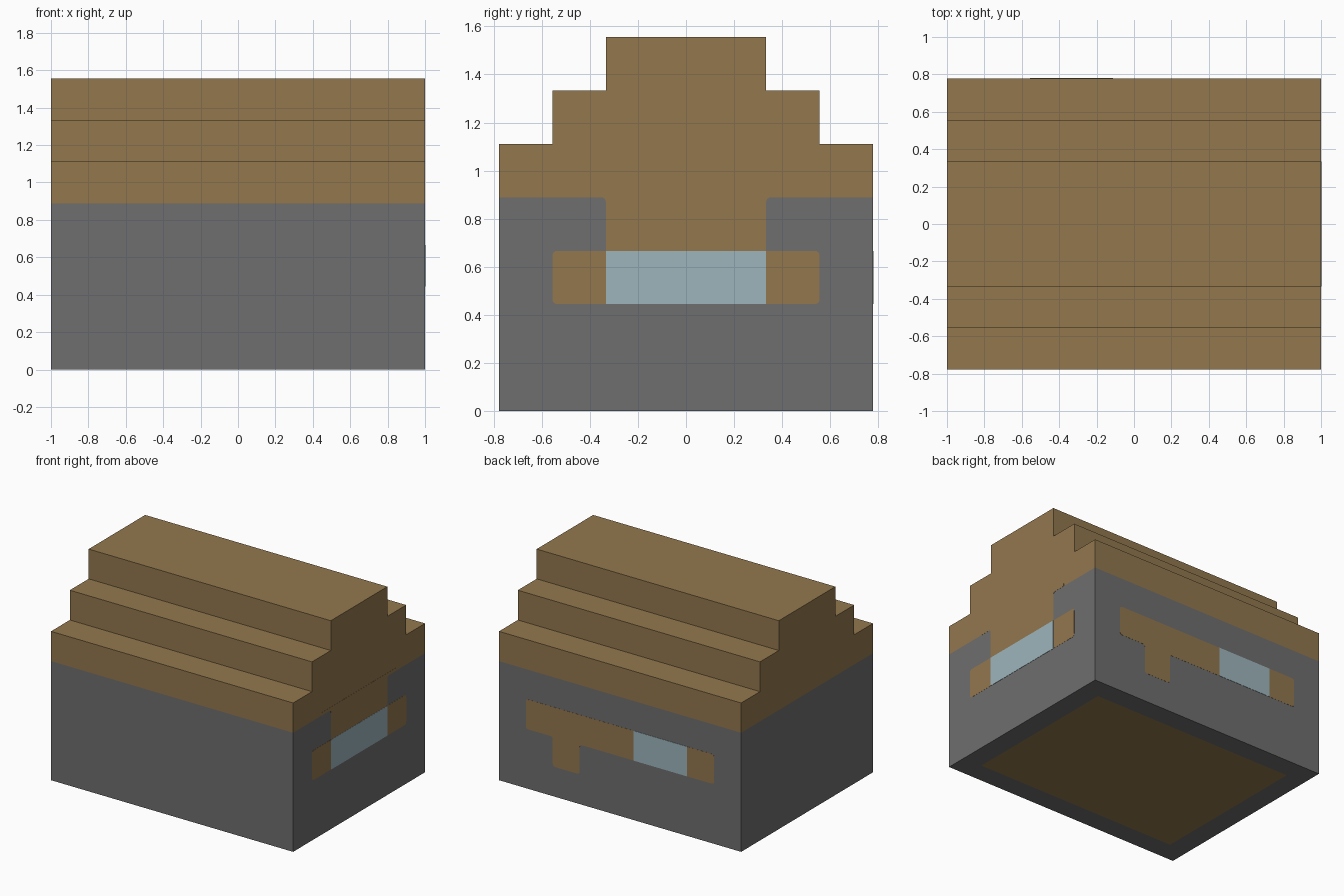
import bpy
import bmesh
from mathutils import Vector

U = 2 / 9            # one building block; the house is 9 x 7 x 7 blocks
HALF_X, HALF_Y = 4.5, 3.5
WALL_TOP = 4
RADIUS = 0.1         # rounding of the painted panels, in blocks

cube = bpy.data.objects.get("Cube")
if cube:
    bpy.data.objects.remove(cube, do_unlink=True)


def make_material(name, rgb):
    mat = bpy.data.materials.new(name)
    mat.use_nodes = True
    color = (*rgb, 1)
    mat.diffuse_color = color
    mat.node_tree.nodes["Principled BSDF"].inputs["Base Color"].default_value = color
    return mat


stone = make_material("grey stone", (0.156, 0.156, 0.156))
timber = make_material("brown timber", (0.288, 0.185, 0.076))
glass = make_material("pale blue glass", (0.337, 0.462, 0.503))


def finish(bm, name, *materials):
    bmesh.ops.recalc_face_normals(bm, faces=bm.faces)
    mesh = bpy.data.meshes.new(name)
    bm.to_mesh(mesh)
    bm.free()
    for mat in materials:
        mesh.materials.append(mat)
    obj = bpy.data.objects.new(name, mesh)
    bpy.context.collection.objects.link(obj)
    return obj


def prism(name, outline, place, start, end, mat):
    """Extrude a flat outline between two depths; place maps (a, b, depth) to xyz."""
    bm = bmesh.new()
    near, far = ([bm.verts.new(place(a * U, b * U, d)) for a, b in outline]
                 for d in (start, end))
    bm.faces.new(near)
    bm.faces.new(far)
    for i in range(len(near)):
        j = (i + 1) % len(near)
        bm.faces.new((near[i], near[j], far[j], far[i]))
    return finish(bm, name, mat)


def rounded(corners, sharp=()):
    """Round every corner of an outline except those listed as sharp."""
    points = []
    for i, corner in enumerate(corners):
        if corner in sharp:
            points.append(corner)
            continue
        c = Vector(corner)
        a = c + (Vector(corners[i - 1]) - c).normalized() * RADIUS
        b = c + (Vector(corners[(i + 1) % len(corners)]) - c).normalized() * RADIUS
        for k in range(5):
            t = k / 4
            points.append(tuple(a * (1 - t) ** 2 + c * 2 * t * (1 - t) + b * t ** 2))
    return points


def on_side(a, b, d):
    return (HALF_X * U + d, a, b)


def on_back(a, b, d):
    return (a, HALF_Y * U + d, b)


def rect(a0, a1, b0, b1):
    return [(a0, b0), (a1, b0), (a1, b1), (a0, b1)]


# Stone walls, with the timber floor inset one block into the underside
bm = bmesh.new()
bmesh.ops.create_cube(bm, size=1)
for v in bm.verts:
    v.co = Vector((v.co.x * 2 * HALF_X, v.co.y * 2 * HALF_Y, (v.co.z + 0.5) * WALL_TOP)) * U
bm.normal_update()
underside = [f for f in bm.faces if f.normal.z < -0.9]
bmesh.ops.inset_region(bm, faces=underside, thickness=U)
for f in underside:
    f.material_index = 1
finish(bm, "stone_walls", stone, timber)

# Stepped roof running the whole width
half = []
for step in range(3):
    y, z = HALF_Y - step, WALL_TOP + step
    half += [(y, z), (y, z + 1)]
roof = half + [(-y, z) for y, z in reversed(half)]
prism("stepped_roof", roof, on_side, -2 * HALF_X * U, 0, timber)

# Gable end: timber panel with a wide window
gable_half = [(2.5, 2), (2.5, 3), (1.5, 3), (1.5, 4), (2, 4), (2, 4.1)]
gable = gable_half + [(-a, b) for a, b in reversed(gable_half)]
sharp = [p for p in gable if abs(p[0]) == 2 or (abs(p[0]) == 1.5 and p[1] == 3)]
prism("gable_panel", rounded(gable, sharp), on_side, -0.002, 0.001, timber)
prism("gable_window", rect(-1.5, 1.5, 2, 3), on_side, -0.002, 0.002, glass)

# Back wall: timber band with a door stub and a window
band = [(-3.5, 2), (1.5, 2), (1.5, 1), (2.5, 1), (2.5, 2), (3.5, 2), (3.5, 3), (-3.5, 3)]
prism("back_panel", rounded(band), on_back, -0.002, 0.001, timber)
prism("back_window", rect(-2.5, -0.5, 2, 3), on_back, -0.002, 0.002, glass)
